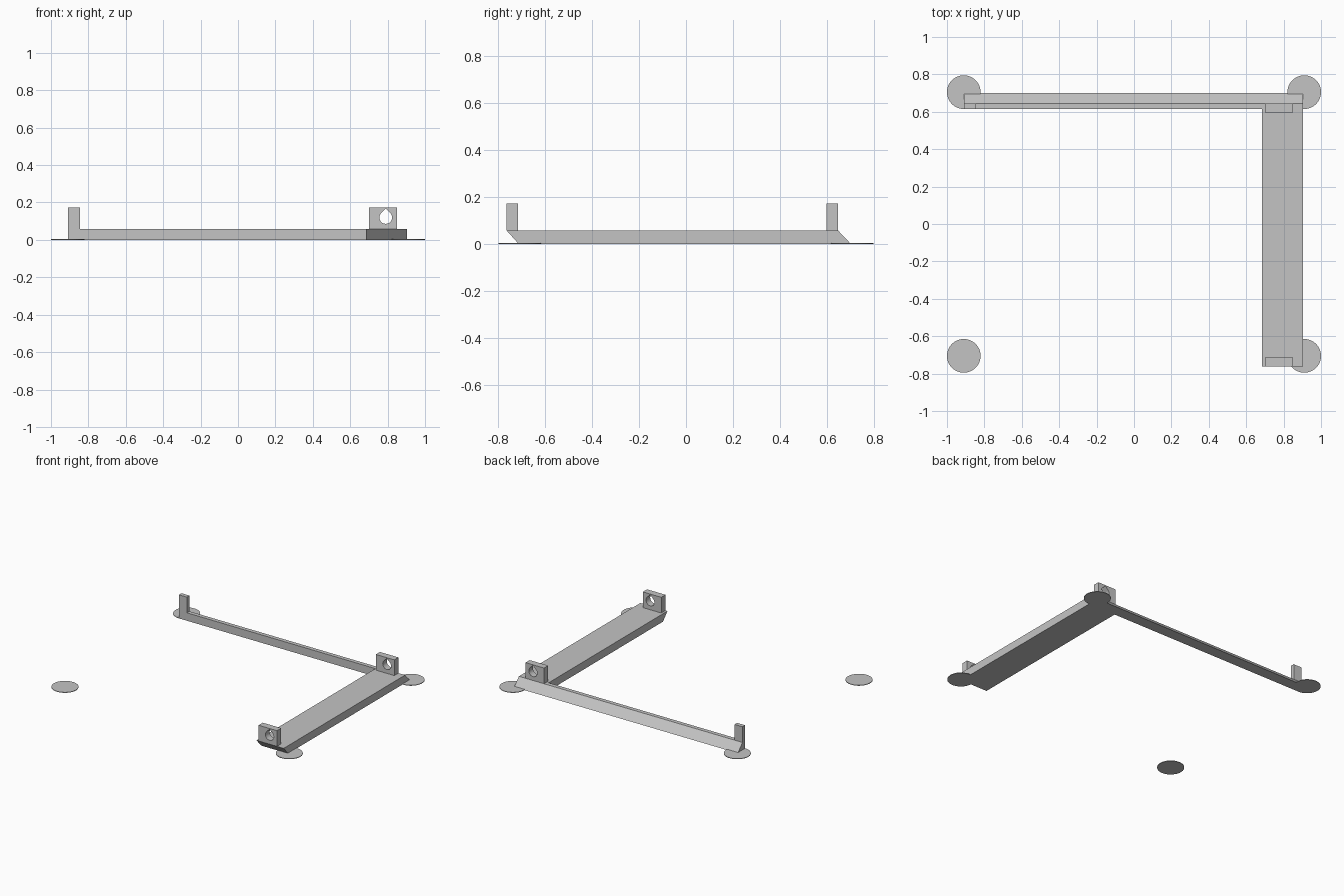
import bpy, bmesh, math
from mathutils import Vector

cube = bpy.data.objects.get("Cube")
if cube:
    bpy.data.objects.remove(cube, do_unlink=True)

grey = bpy.data.materials.new("plain_grey")
grey.use_nodes = True
colour = (0.55, 0.55, 0.55, 1)
grey.diffuse_color = colour
grey.node_tree.nodes["Principled BSDF"].inputs["Base Color"].default_value = colour


def prism(name, points, depth):
    """Extrude a closed ring of 3D points along the depth vector."""
    bm = bmesh.new()
    face = bm.faces.new([bm.verts.new(p) for p in points])
    ext = bmesh.ops.extrude_face_region(bm, geom=[face])
    verts = [g for g in ext["geom"] if isinstance(g, bmesh.types.BMVert)]
    bmesh.ops.translate(bm, verts=verts, vec=Vector(depth))
    bmesh.ops.recalc_face_normals(bm, faces=bm.faces)
    mesh = bpy.data.meshes.new(name)
    bm.to_mesh(mesh)
    bm.free()
    mesh.materials.append(grey)
    obj = bpy.data.objects.new(name, mesh)
    bpy.context.collection.objects.link(obj)
    return obj


def bar(name, x0, x1, profile):
    """Bar along x with a (y, z) cross-section."""
    return prism(name, [(x0, y, z) for y, z in profile], (x1 - x0, 0, 0))


TOP, POST_TOP = 0.058, 0.173
LEFT, INNER, RIGHT = -0.91, 0.684, 0.904

# Wide side plate, undercut at the front and sloping out at the back
bar("side_plate", INNER, RIGHT,
    [(-0.71, 0), (0.70, 0), (0.645, TOP), (-0.762, TOP)])

# Narrow back rail with a sloping rear face
bar("back_rail", LEFT, INNER,
    [(0.615, 0), (0.70, 0), (0.645, TOP), (0.615, TOP)])

# Short post at the free end of the rail
bar("end_post", LEFT, -0.845,
    [(0.615, TOP), (0.645, TOP), (0.645, POST_TOP), (0.615, POST_TOP)])

# Bearing lugs with a teardrop hole
HOLE_X, HOLE_Z, HOLE_R = 0.79, 0.12, 0.034


def teardrop(y):
    ring = [(HOLE_X, y, HOLE_Z + HOLE_R * math.sqrt(2))]
    steps = 24
    for i in range(steps + 1):
        a = math.radians(135 + 270 * i / steps)
        ring.append((HOLE_X + HOLE_R * math.cos(a), y, HOLE_Z + HOLE_R * math.sin(a)))
    return ring


for name, y0, y1 in (("front_lug", -0.762, -0.713), ("back_lug", 0.597, 0.645)):
    lug = bar(name, 0.70, 0.85,
              [(y0, TOP), (y1, TOP), (y1, POST_TOP), (y0, POST_TOP)])
    cutter = prism(name + "_cutter", teardrop(y0 - 0.05), (0, 0.15, 0))
    cutter.hide_render = True
    cutter.hide_viewport = True
    cutter.display_type = 'WIRE'
    cut = lug.modifiers.new("hole", 'BOOLEAN')
    cut.operation = 'DIFFERENCE'
    cut.solver = 'EXACT'
    cut.object = cutter

# Thin round pads at the four corners
for side, sx in (("left", 1), ("right", -1)):
    for end, sy in (("front", -1), ("back", 1)):
        ring = [(sx * 0.91 + 0.09 * math.cos(a), sy * 0.705 + 0.09 * math.sin(a), 0)
                for a in (math.tau * i / 48 for i in range(48))]
        prism(f"{end}_{side}_pad", ring, (0, 0, 0.004))
